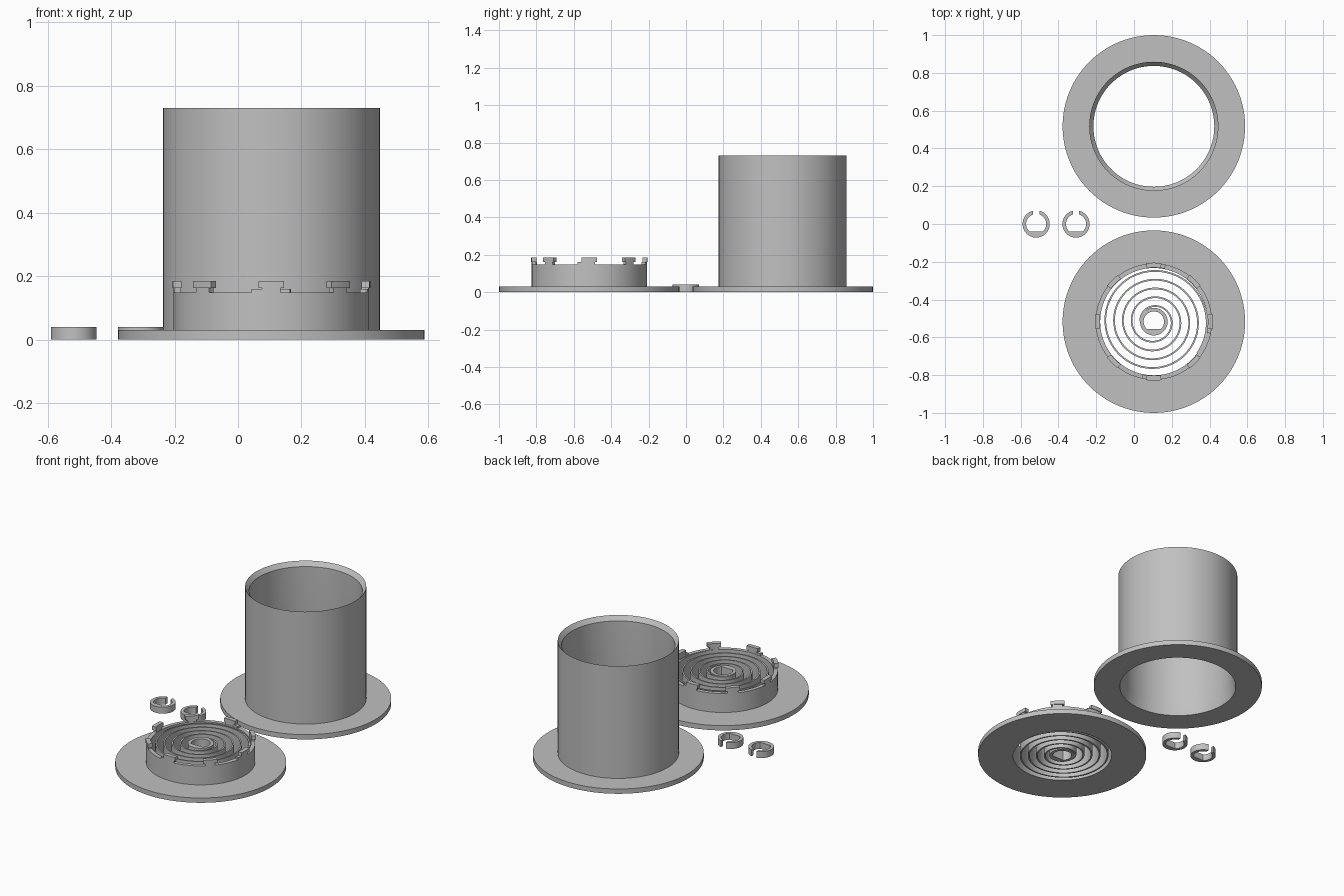
import bpy, bmesh
from math import sin, cos, asin, pi, tau, radians

cube = bpy.data.objects.get("Cube")
if cube:
    bpy.data.objects.remove(cube, do_unlink=True)

grey = bpy.data.materials.new("plain_grey")
grey.use_nodes = True
COLOUR = (0.53, 0.53, 0.53, 1)
grey.diffuse_color = COLOUR
grey.node_tree.nodes["Principled BSDF"].inputs["Base Color"].default_value = COLOUR


def finish(name, bm, location):
    bmesh.ops.recalc_face_normals(bm, faces=bm.faces[:])
    mesh = bpy.data.meshes.new(name)
    bm.to_mesh(mesh)
    bm.free()
    mesh.materials.append(grey)
    obj = bpy.data.objects.new(name, mesh)
    obj.location = location
    bpy.context.collection.objects.link(obj)
    bpy.ops.object.select_all(action='DESELECT')
    bpy.context.view_layer.objects.active = obj
    obj.select_set(True)
    bpy.ops.object.shade_smooth_by_angle(angle=radians(30))
    return obj


def bridge(bm, loops, closed):
    """Join neighbouring four-sided (or longer) section loops with quads."""
    n = len(loops)
    for i in range(n if closed else n - 1):
        a, b = loops[i], loops[(i + 1) % n]
        for j in range(len(a)):
            k = (j + 1) % len(a)
            bm.faces.new((a[j], a[k], b[k], b[j]))
    if not closed:
        bm.faces.new(loops[0])
        bm.faces.new(loops[-1])


def lathe(name, profile, location, segments=96):
    bm = bmesh.new()
    loops = [[bm.verts.new((r * cos(tau * i / segments), r * sin(tau * i / segments), z))
              for r, z in profile] for i in range(segments)]
    bridge(bm, loops, True)
    return finish(name, bm, location)


def band(name, outer, inner, z0, z1, location, closed=False):
    """Flat strip between two paths, extruded from z0 to z1."""
    bm = bmesh.new()
    loops = [[bm.verts.new((*p, z)) for p, z in ((o, z0), (o, z1), (i, z1), (i, z0))]
             for o, i in zip(outer, inner)]
    bridge(bm, loops, closed)
    return finish(name, bm, location)


def arc(radius, start, end, steps):
    return [(radius * cos(start + (end - start) * i / steps),
             radius * sin(start + (end - start) * i / steps)) for i in range(steps + 1)]


def flatten(path, limit):
    """Cut a circle into a D shape with its flat towards -y."""
    return [(x, max(y, limit)) for x, y in path]


TUBE = (0.105, 0.517, 0)
LID = (0.105, -0.517, 0)
RIM_IN, RIM_OUT, RIM_TOP = 0.284, 0.308, 0.148

# Flanged tube with bevelled mouth and tapered socket
lathe("flanged_tube", [(0.333, 0), (0.483, 0), (0.483, 0.03), (0.342, 0.03),
                       (0.342, 0.73), (0.32, 0.703), (0.32, 0.078)], TUBE)

# Flanged lid with raised collar
lathe("flanged_lid", [(RIM_IN, 0), (0.483, 0), (0.483, 0.03), (RIM_OUT, 0.03),
                      (RIM_OUT, RIM_TOP), (RIM_IN, RIM_TOP)], LID)

# Locking teeth around the collar: narrow stem, wide head, small stop
for n in range(8):
    a = n * tau / 8
    for part, r, lo, hi, z0, z1 in (("stem", RIM_OUT, -0.095, 0.095, 0.145, 0.163),
                                    ("head", 0.312, -0.13, 0.13, 0.162, 0.185),
                                    ("stop", RIM_OUT, -0.205, -0.09, 0.145, 0.16)):
        if part == "stop" and n not in (0, 2, 6):
            continue
        band(f"tooth_{part}_{n + 1}", arc(r, a + lo, a + hi, 6),
             arc(RIM_IN + 0.002, a + lo, a + hi, 6), z0, z1, LID)

# Spiral spring from hub to collar
TURNS, PITCH, START, HALF = 4.6, 0.0465, 0.071, 0.0045
STEPS = 320


def spiral(offset):
    path = []
    for i in range(STEPS + 1):
        t = TURNS * i / STEPS
        r = START + PITCH * t + offset
        path.append((r * cos(pi - tau * t), r * sin(pi - tau * t)))
    return path


band("spiral_spring", spiral(HALF), spiral(-HALF), 0, RIM_TOP - 0.002, LID)

# Hub with D-shaped bore
band("spring_hub", arc(0.073, 0, tau, 64)[:-1],
     flatten(arc(0.054, 0, tau, 64)[:-1], -0.038), 0, RIM_TOP, LID, closed=True)

# Two open retaining clips
for n, x in enumerate((-0.518, -0.307)):
    paths = []
    for r in (0.072, 0.053):
        gap = asin(0.017 / r)
        paths.append(arc(r, pi / 2 + gap, pi / 2 + tau - gap, 64))
    band(f"retaining_clip_{n + 1}", paths[0], flatten(paths[1], -0.04), 0, 0.04, (x, 0, 0))
